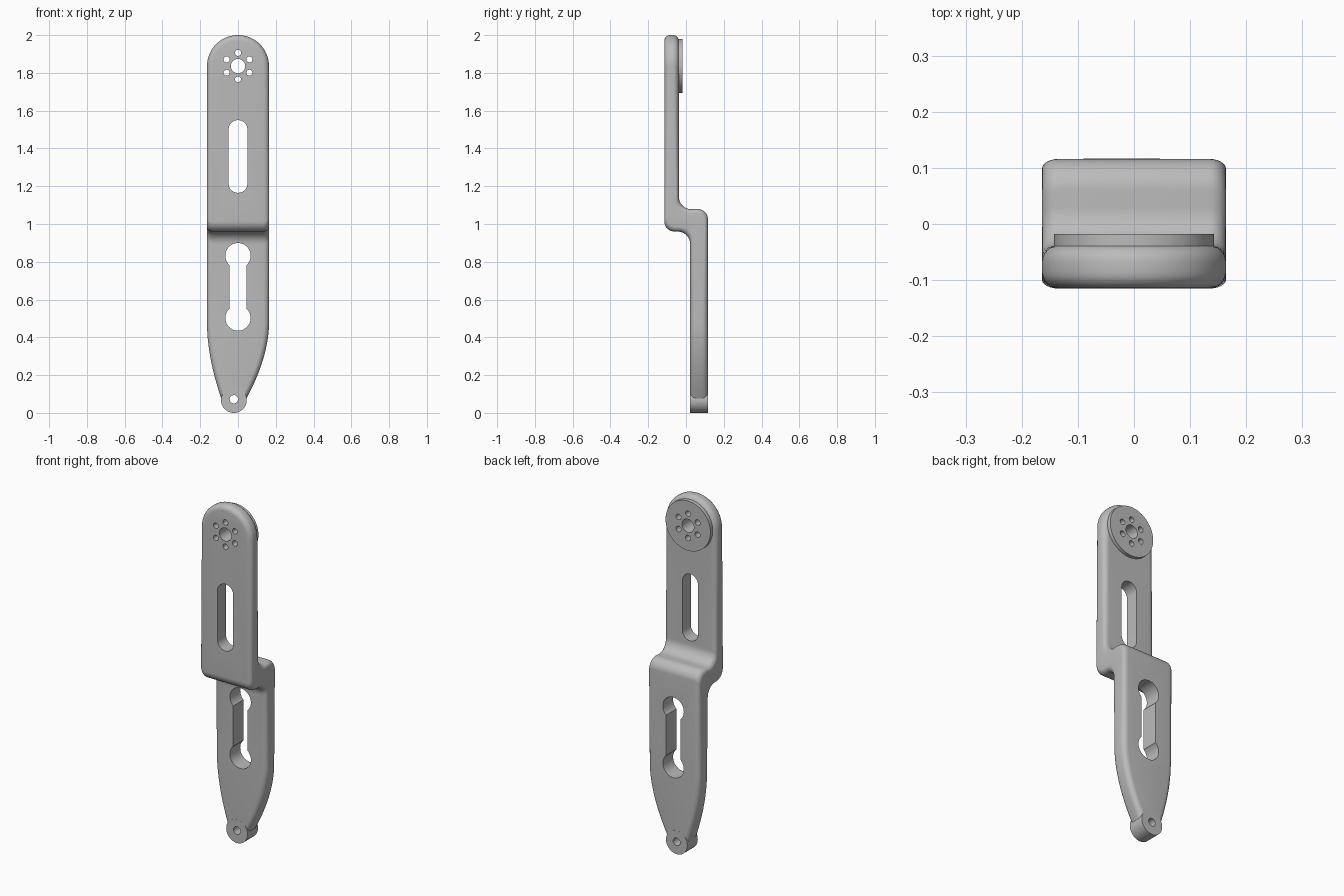
import bpy, bmesh
from math import sin, cos, pi, hypot

if "Cube" in bpy.data.objects:
    bpy.data.objects.remove(bpy.data.objects["Cube"])

grey = bpy.data.materials.new("plain grey")
grey.use_nodes = True
grey.diffuse_color = (0.5, 0.5, 0.5, 1)
grey.node_tree.nodes["Principled BSDF"].inputs["Base Color"].default_value = (0.5, 0.5, 0.5, 1)

W = 0.164                  # half width of the arm
ROUND = 0.03               # edge rounding
TOP = 2 - W                # centre of the rounded head
UP_F, UP_B = -0.115, -0.038    # upper plate front and back
LOW_F, LOW_B = 0.022, 0.116    # lower plate front and back
TIP_X, TIP_R = -0.022, 0.068   # pivot at the bottom


def new_object(name, bm):
    bmesh.ops.recalc_face_normals(bm, faces=bm.faces)
    mesh = bpy.data.meshes.new(name)
    bm.to_mesh(mesh)
    bm.free()
    mesh.materials.append(grey)
    obj = bpy.data.objects.new(name, mesh)
    bpy.context.collection.objects.link(obj)
    return obj


def prism(name, points, y0, y1):
    """Extrude an x-z outline from y0 to y1."""
    bm = bmesh.new()
    face = bm.faces.new([bm.verts.new((x, y0, z)) for x, z in points])
    moved = bmesh.ops.extrude_face_region(bm, geom=[face])["geom"]
    bmesh.ops.translate(bm, vec=(0, y1 - y0, 0),
                        verts=[g for g in moved if isinstance(g, bmesh.types.BMVert)])
    return new_object(name, bm)


def disc(x, z, r, n=48):
    return [(x + r * cos(2 * pi * i / n), z + r * sin(2 * pi * i / n)) for i in range(n)]


def capsule(r, z0, z1, n=20):
    top = [(r * cos(pi * i / n), z1 + r * sin(pi * i / n)) for i in range(n + 1)]
    return top + [(-x, z0 + z1 - z) for x, z in top]


def combine(target, tool, operation):
    mod = target.modifiers.new("combine", "BOOLEAN")
    mod.operation, mod.solver, mod.object = operation, "EXACT", tool
    bpy.context.view_layer.objects.active = target
    bpy.ops.object.modifier_apply(modifier=mod.name)
    bpy.data.objects.remove(tool)


# Stations down the arm: front (y, z), back (y, z), left and right reach, outline normal
stations = []
for i in range(25):
    a = pi / 2 * i / 24
    z = TOP + W * cos(a)
    stations.append(((UP_F, z), (UP_B, z), W * sin(a), W * sin(a), (sin(a), cos(a))))


def arc(cy, cz, r, a):
    return cy + r * cos(a), cz + r * sin(a)


# Double bend joining the two plates
STEPS = 10
for i in range(STEPS + 1):
    a = pi + pi / 2 * i / STEPS
    stations.append((arc(UP_F + 0.055, 1.015, 0.055, a),
                     arc(UP_B + 0.067, 1.145, 0.067, a), W, W, (1, 0)))
for i in range(STEPS + 1):
    a = pi / 2 - pi / 2 * i / STEPS
    stations.append((arc(LOW_F - 0.067, 0.893, 0.067, a),
                     arc(LOW_B - 0.055, 1.025, 0.055, a), W, W, (1, 0)))

# Curved taper towards the pivot
for i in range(25):
    u = i / 24
    z = 0.47 - 0.395 * u
    left = W - (W - TIP_R - TIP_X + 0.002) * u ** 1.8
    right = W - (W - TIP_R + TIP_X + 0.002) * u ** 1.8
    stations.append(((LOW_F, z), (LOW_B, z), left, right, (1, 0)))

# Loft rounded sections through the stations
quarter = [pi / 2 * i / 6 for i in range(7)]
layers = [(ROUND * (1 - sin(a)), ROUND * (1 - cos(a)), False) for a in quarter]
layers += [(inset, depth, True) for inset, depth, _ in reversed(layers)]
bm = bmesh.new()
previous = None
for front, back, left, right, (nx, nz) in stations:
    thick = hypot(back[0] - front[0], back[1] - front[1])

    def point(sign, reach, layer):
        inset, depth, behind = layer
        t = depth / thick
        t = 1 - t if behind else t
        y = front[0] + (back[0] - front[0]) * t
        z = front[1] + (back[1] - front[1]) * t
        return bm.verts.new((sign * (reach - inset * nx), y, z - inset * nz))

    ring = [point(1, left, la) for la in layers]
    ring += [point(-1, right, la) for la in reversed(layers)]
    if previous:
        for j in range(len(ring)):
            k = (j + 1) % len(ring)
            bm.faces.new((previous[j], previous[k], ring[k], ring[j]))
    previous = ring
bm.faces.new(previous)
bmesh.ops.remove_doubles(bm, verts=bm.verts, dist=0.00001)
arm = new_object("link_arm", bm)

# Raised round pad behind the head and pivot knuckle at the foot
combine(arm, prism("head_pad", disc(0, TOP, 0.143, 64), UP_B - 0.03, -0.018), "UNION")
combine(arm, prism("pivot_knuckle", disc(TIP_X, TIP_R, TIP_R), LOW_F - 0.0006, LOW_B + 0.0006), "UNION")

# Through holes and slots
holes = [disc(0, TOP, 0.038), capsule(0.05, 1.215, 1.5),
         capsule(0.046, 0.51, 0.82), disc(0, 0.832, 0.067), disc(0, 0.502, 0.067),
         disc(TIP_X, 0.072, 0.022, 32)]
holes += [disc(0.07 * sin(pi / 3 * i), TOP + 0.07 * cos(pi / 3 * i), 0.016, 24) for i in range(6)]
for outline in holes:
    combine(arm, prism("cutter", outline, -0.3, 0.3), "DIFFERENCE")

# Smooth shading with crisp hole edges
for obj in bpy.context.selected_objects:
    obj.select_set(False)
arm.select_set(True)
bpy.context.view_layer.objects.active = arm
bpy.ops.object.shade_smooth_by_angle(angle=pi / 6)
